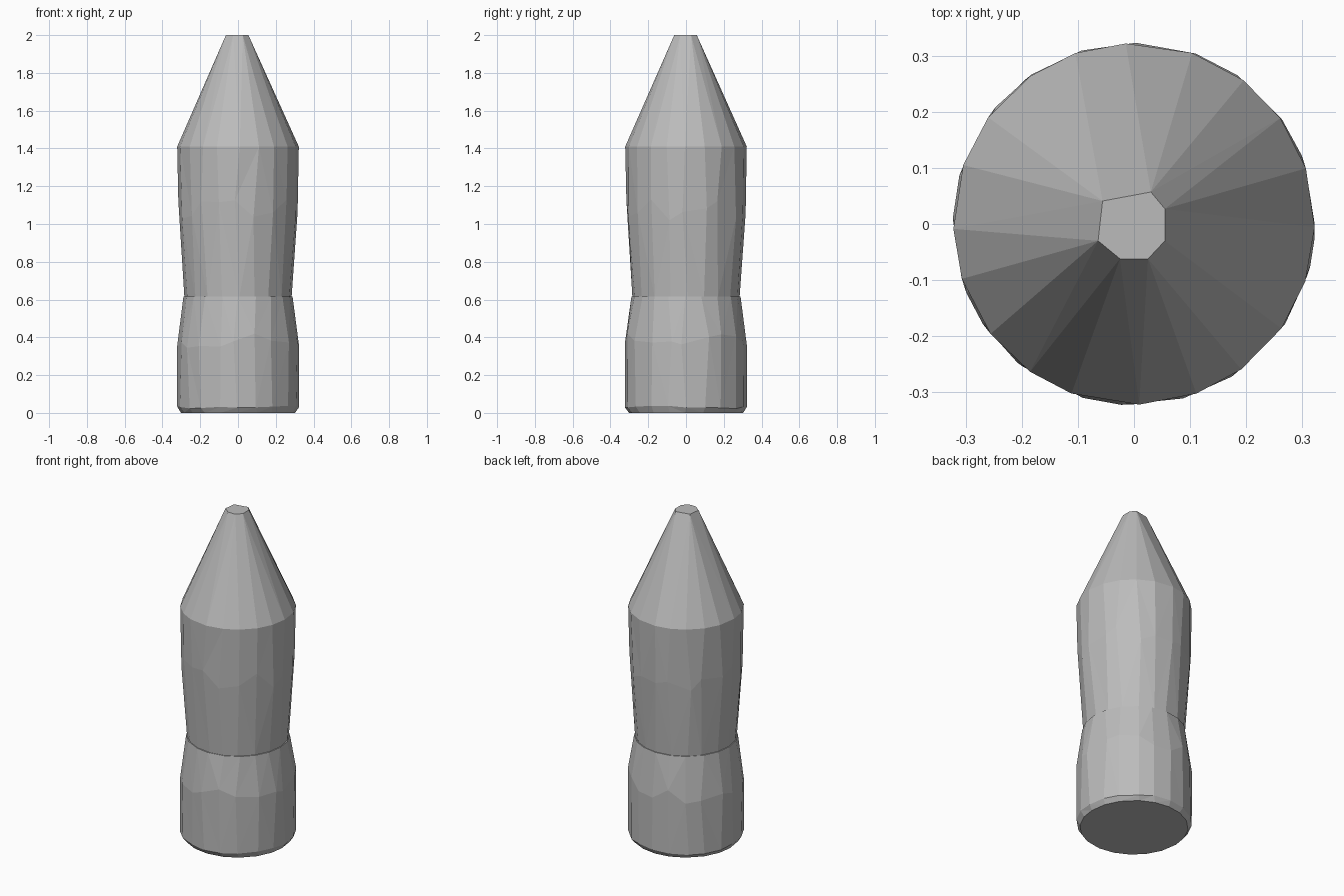
import bpy, bmesh, math, random

random.seed(4)
if "Cube" in bpy.data.objects:
    bpy.data.objects.remove(bpy.data.objects["Cube"], do_unlink=True)

grey = bpy.data.materials.new("plain_grey")
grey.use_nodes = True
grey.diffuse_color = (0.5, 0.5, 0.5, 1)
grey.node_tree.nodes["Principled BSDF"].inputs["Base Color"].default_value = (0.5, 0.5, 0.5, 1)

SIDES = 20


def add_ring(bm, radius, z, wobble=0.0, lift=0.0):
    """A ring whose corners are nudged around and up for hand-cut facets."""
    step = math.tau / SIDES
    ring = []
    for i in range(SIDES):
        a = (i + random.uniform(-wobble, wobble)) * step
        ring.append(bm.verts.new((radius * math.cos(a), radius * math.sin(a),
                                  z + random.uniform(-lift, lift))))
    return ring


def join_rings(bm, low, high):
    for i in range(SIDES):
        j = (i + 1) % SIDES
        bm.faces.new((low[i], low[j], high[j], high[i]))


def finish(bm, name):
    bmesh.ops.triangulate(bm, faces=[f for f in bm.faces if len(f.verts) == 4])
    bmesh.ops.recalc_face_normals(bm, faces=bm.faces)
    mesh = bpy.data.meshes.new(name)
    bm.to_mesh(mesh)
    bm.free()
    mesh.materials.append(grey)
    obj = bpy.data.objects.new(name, mesh)
    bpy.context.collection.objects.link(obj)


def turned_part(name, profile):
    """Closed faceted body from (radius, z, wobble, lift) rings."""
    bm = bmesh.new()
    rings = [add_ring(bm, *p) for p in profile]
    for low, high in zip(rings, rings[1:]):
        join_rings(bm, low, high)
    bm.faces.new(rings[0])
    bm.faces.new(rings[-1])
    finish(bm, name)


# Lower body, with a narrow chamfer at the foot and a taper to the waist
turned_part("lower_body", [(0.302, 0, 0.1, 0), (0.322, 0.03, 0.1, 0.008),
                           (0.323, 0.38, 0.25, 0.04), (0.289, 0.615, 0.1, 0)])

# Upper body and cone share the shoulder ring
bm = bmesh.new()
waist = add_ring(bm, 0.284, 0.615, 0.1)
chest = add_ring(bm, 0.316, 1.08, 0.25, 0.06)
shoulder = add_ring(bm, 0.322, 1.41, 0.15)
join_rings(bm, waist, chest)
join_rings(bm, chest, shoulder)
bm.faces.new(waist)

# Cone: a fan of facets from the shoulder to an uneven seven-sided tip
tip_outline = [(0.055, 0.027), (0.03, 0.057), (-0.056, 0.041), (-0.064, -0.03),
               (-0.025, -0.062), (0.025, -0.062), (0.055, -0.03)]
tip = [bm.verts.new((x, y, 2)) for x, y in tip_outline]
bm.faces.new(tip)


def heading(v):
    return math.atan2(v.co.y, v.co.x) % math.tau


start = min(range(SIDES), key=lambda i: abs(heading(shoulder[i]) - heading(tip[0])))
base = shoulder[start:] + shoulder[:start]
i = j = 0
while i < SIDES or j < len(tip):
    b0, t0 = base[i % SIDES], tip[j % len(tip)]
    b1, t1 = base[(i + 1) % SIDES], tip[(j + 1) % len(tip)]
    # Step along whichever rim leaves the other rim on the inner side
    edge = b1.co - b0.co
    normal = edge.cross(t0.co - b0.co)
    step_base = i < SIDES and (j == len(tip) or normal.dot(t1.co - b0.co) <= 0)
    if step_base:
        bm.faces.new((b0, b1, t0))
        i += 1
    else:
        bm.faces.new((b0, t1, t0))
        j += 1
finish(bm, "upper_body_and_cone")
